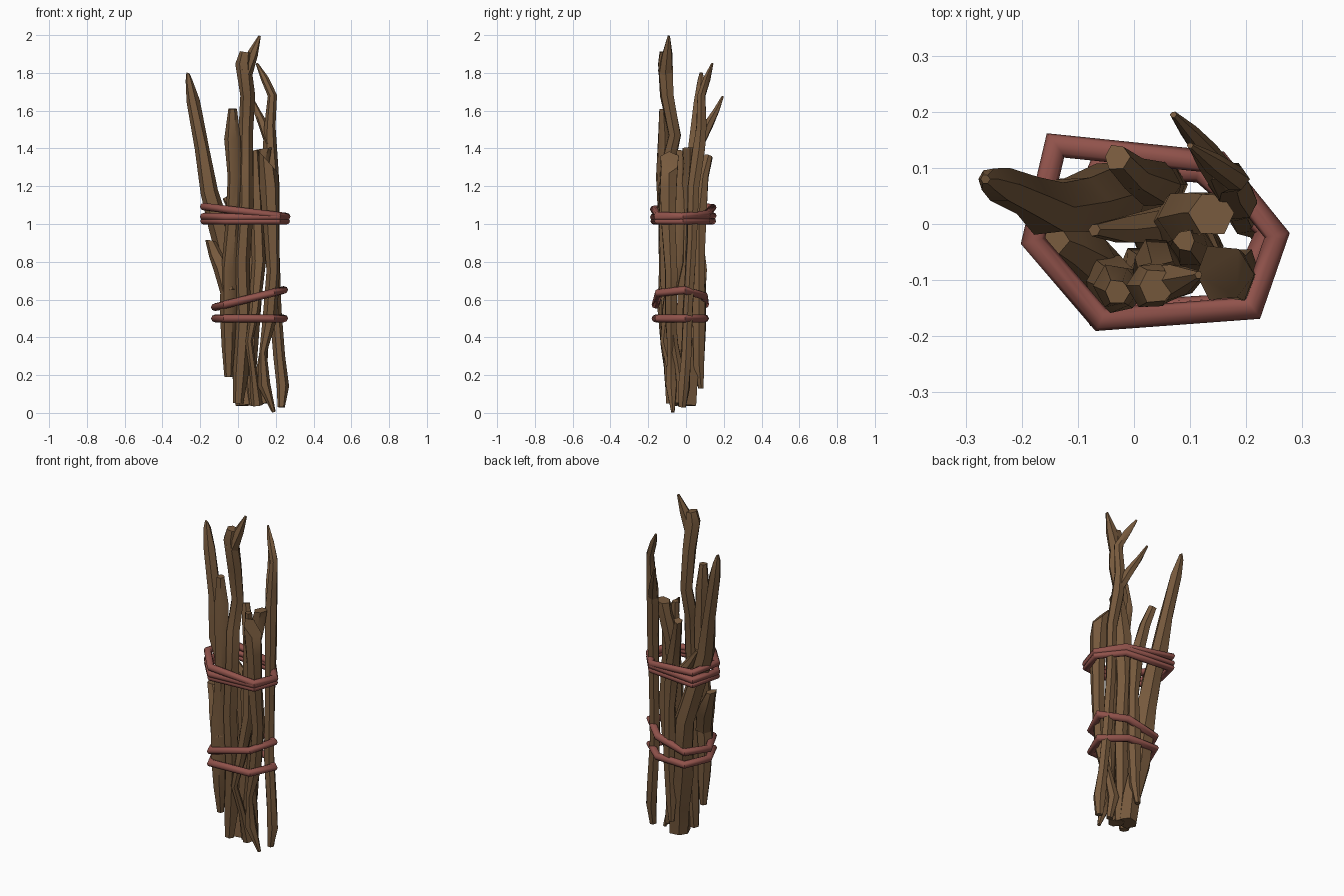
import bpy
import bmesh
import math
import random
from mathutils import Vector

random.seed(4)
UNIT = 0.01  # coordinates below are in hundredths

default_cube = bpy.data.objects.get("Cube")
if default_cube:
    bpy.data.objects.remove(default_cube, do_unlink=True)


def make_material(name, colour):
    material = bpy.data.materials.new(name)
    material.use_nodes = True
    material.diffuse_color = colour
    shader = material.node_tree.nodes["Principled BSDF"]
    shader.inputs["Base Color"].default_value = colour
    shader.inputs["Roughness"].default_value = 0.9
    return material


bark = make_material("bark brown", (0.185, 0.102, 0.047, 1))
cord = make_material("rope red", (0.28, 0.085, 0.07, 1))


def cross_section(bm, centre, tangent, radius, sides, rough, stretch=None):
    """Add one loop of vertices around centre, perpendicular to tangent."""
    side = Vector((0, 1, 0)) if abs(tangent.z) > 0.6 else Vector((0, 0, 1))
    across = side.cross(tangent).normalized()
    along = tangent.cross(across).normalized()
    loop = []
    for i in range(sides):
        angle = math.tau * i / sides
        offset = across * math.cos(angle) + along * math.sin(angle)
        offset *= radius * (1 + random.uniform(-rough, rough))
        if stretch:
            offset += stretch * offset.dot(stretch)
        loop.append(bm.verts.new(centre + offset))
    return loop


def bridge(bm, lower, upper):
    count = len(lower)
    for i in range(count):
        j = (i + 1) % count
        bm.faces.new((lower[i], lower[j], upper[j], upper[i]))


def finish(bm, name, material, angle):
    bmesh.ops.recalc_face_normals(bm, faces=bm.faces)
    mesh = bpy.data.meshes.new(name)
    bm.to_mesh(mesh)
    bm.free()
    mesh.materials.append(material)
    part = bpy.data.objects.new(name, mesh)
    bpy.context.collection.objects.link(part)
    bpy.ops.object.select_all(action="DESELECT")
    part.select_set(True)
    bpy.context.view_layer.objects.active = part
    bpy.ops.object.shade_smooth_by_angle(angle=math.radians(angle))


def stick(name, *stations, slant=0, sides=6, rough=0.14):
    """Crooked tapering stick through (x, y, z, radius) stations."""
    bm = bmesh.new()
    centres = [Vector(s[:3]) * UNIT for s in stations]
    last = len(centres) - 1
    loops = []
    for i, centre in enumerate(centres):
        tangent = (centres[min(i + 1, last)] - centres[max(i - 1, 0)]).normalized()
        loops.append(cross_section(bm, centre, tangent, stations[i][3] * UNIT, sides, rough))
    # broken ends: shear the top loop across x
    for vert in loops[-1]:
        vert.co.z += slant * (vert.co.x - centres[-1].x)
    for lower, upper in zip(loops, loops[1:]):
        bridge(bm, lower, upper)
    bm.faces.new(loops[0][::-1])
    bm.faces.new(loops[-1])
    finish(bm, name, bark, 45)


def rope_ring(name, outline, height, tilt_x=0, tilt_y=0, radius=2.1):
    """Closed rope loop with mitred corners, tilted across x and y."""
    bm = bmesh.new()
    centres = [Vector((x, y, height + tilt_x * x + tilt_y * y)) * UNIT for x, y in outline]
    count = len(centres)
    loops = []
    for i, centre in enumerate(centres):
        into = (centre - centres[i - 1]).normalized()
        out = (centres[(i + 1) % count] - centre).normalized()
        tangent = (into + out).normalized()
        mitre = (into - out).normalized()
        widen = 1 / max(into.dot(tangent), 0.5) - 1
        loops.append(cross_section(bm, centre, tangent, radius * UNIT, 8, 0,
                                   mitre * math.sqrt(widen)))
    for i in range(count):
        bridge(bm, loops[i - 1], loops[i])
    finish(bm, name, cord, 50)


# Tallest front stick with a split top
stick("tall_stick", (0, -8, 5, 3), (1, -8, 20, 4), (3, -9, 50, 4), (2, -10, 80, 4),
      (4, -11, 110, 4), (4, -10, 130, 4), (4, -6, 147, 3.5), (5, -10, 168, 4),
      (3, -11, 185, 4.4), (4, -11, 191, 3.3))
stick("tall_stick_prong", (4, -11, 180, 4), (8, -10, 190, 3), (11.5, -9, 199.5, 0.7))

# Thick stick leaning out to one side
stick("leaning_stick", (4, 0, 4, 5.5), (3, 1, 20, 5.5), (-1, 4, 42, 6), (-2, 5, 60, 6),
      (-4, 6, 75, 6), (-10, 4, 98, 5.5), (-15, 3, 117, 5), (-19, 5, 140, 4),
      (-24, 7, 165, 3.5), (-26, 8, 176, 2), (-26.5, 8, 180, 0.8), slant=-0.5)

# Front stick with a short side stub
stick("front_stick", (-5, -9, 19, 2), (-5, -10, 35, 3.5), (-5, -11, 55, 4.2), (-5, -10, 75, 4.5),
      (-3, -11, 100, 4), (-2, -12, 125, 4), (-3, -11, 145, 4), (-3, -12, 161, 2.2))
stick("front_stick_stub", (-5, -10, 64, 5), (-8, -7, 76, 5), (-12, -4, 84, 4),
      (-14.5, -3, 91, 3), slant=-0.5)

# Long outer stick with a forked tip
stick("forked_stick", (23, -2, 3, 2), (23.5, -1, 14, 3.3), (22, 0, 30, 3), (20, 1, 55, 3),
      (19, 3, 90, 3), (19, 4, 120, 3.2), (17, 7, 140, 3.5), (17, 8, 152, 3),
      (18, 8, 168, 2.5), (14, 11, 177, 2), (10, 14, 185, 0.6))
stick("forked_stick_twig", (17, 7, 142, 3), (13, 12, 153, 2.5), (10, 16, 160, 1.6),
      (7, 19.5, 167.5, 0.6))

# Thick broken stick with a slanted top
stick("broken_stick", (19, -7, 0.5, 1), (14, -8, 15, 3.3), (13, -8, 32, 2), (17, -8, 50, 3.5),
      (19, -8, 75, 3.5), (18, -9, 100, 4.2), (17, -9, 120, 5), (16, -9, 133, 5.2), slant=-1.2)
stick("broken_stick_fork", (17, -8, 52, 3), (14, -6, 36, 2), (12, -3, 18, 3), (14, -4, 5, 2))

# Back stick
stick("back_stick", (4, 8, 13, 1.6), (5, 7, 25, 3), (6, 7, 50, 4), (6, 7, 80, 3),
      (4, 7, 105, 4), (0, 9, 125, 3), (-3, 12, 136, 2.4))

# Inner sticks filling the middle
stick("inner_stick", (8, -3, 4, 3), (6, -3, 25, 3.5), (8, -1, 60, 4), (7, 0, 90, 4.5),
      (9, 1, 118, 4.5), (12, 2, 132, 4), (14, 2, 140, 4), slant=0.4)
stick("inner_stick_stub", (6, 0, 96, 3.5), (-2, -1, 106, 2.5), (-7, -1, 114, 1.2))
stick("curved_stick", (10, -5, 4, 3), (8, -8, 22, 2), (6, -12, 38, 2), (9, -10, 55, 3),
      (11, -5, 80, 4), (10, -4, 110, 3.5), (9, -3, 139, 2))

# Rope ties
upper_outline = ((-14, 14), (15, 11), (25.5, -2), (21, -15), (-6, -17), (-18, -3))
lower_outline = ((-6, 10), (12, 9.5), (24, -1), (18, -14.5), (-6.5, -16), (-12, -4))
rope_ring("upper_rope_top", upper_outline, 107, tilt_x=-0.12, radius=2)
rope_ring("upper_rope_middle", upper_outline, 104, tilt_y=0.02, radius=2)
rope_ring("upper_rope_bottom", upper_outline, 101.5, radius=1.8)
rope_ring("lower_rope_tilted", lower_outline, 59, tilt_x=0.25)
rope_ring("lower_rope_level", lower_outline, 50)
